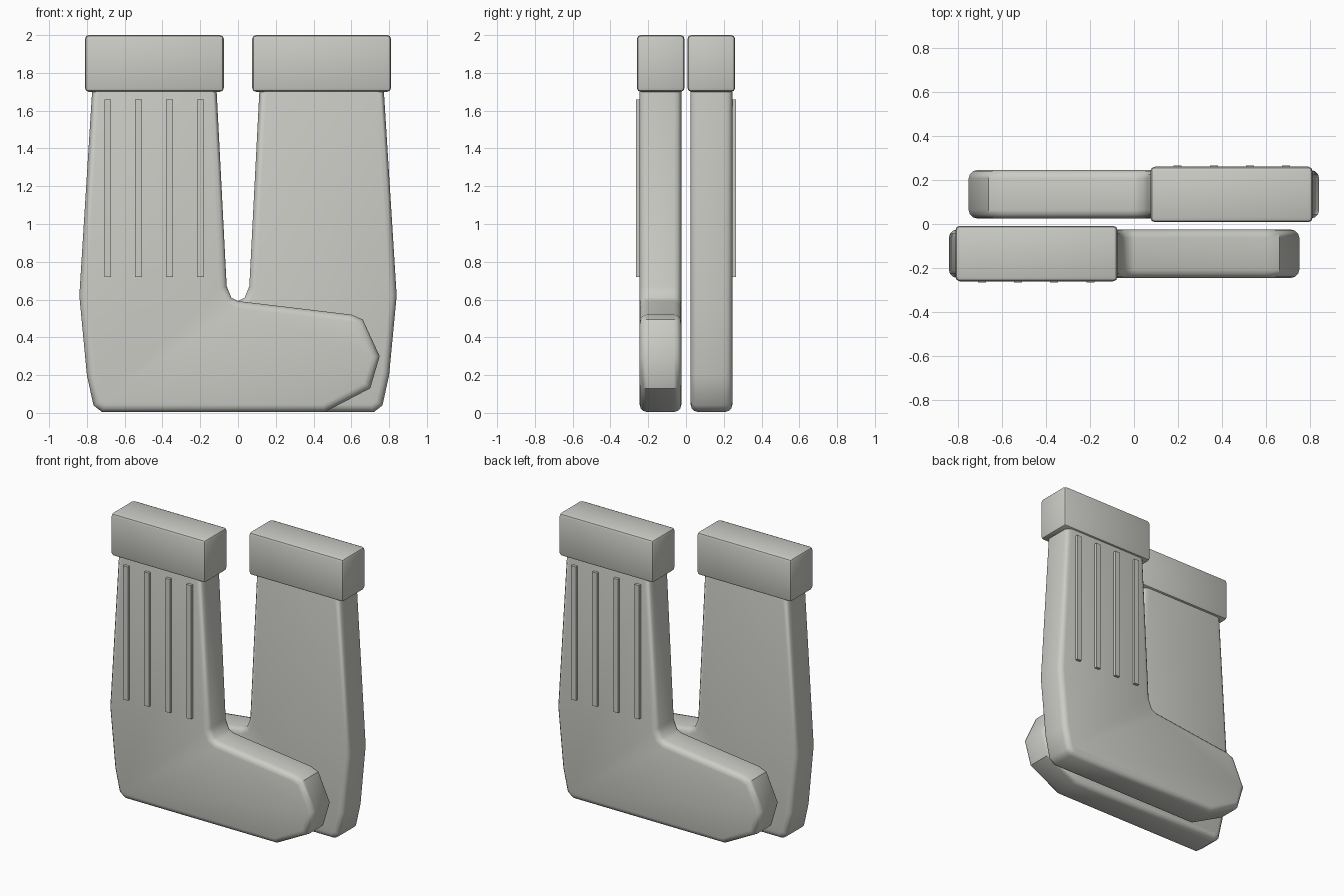
import bpy, bmesh
from mathutils import Matrix

cube = bpy.data.objects.get("Cube")
if cube:
    bpy.data.objects.remove(cube, do_unlink=True)

wool = bpy.data.materials.new("grey_wool")
wool.use_nodes = True
colour = (0.6, 0.6, 0.565, 1)
wool.diffuse_color = colour
wool.node_tree.nodes["Principled BSDF"].inputs["Base Color"].default_value = colour


def finish(name, bm, turn, smooth=True):
    """Turn the part about z, make it an object and shade it."""
    bmesh.ops.recalc_face_normals(bm, faces=bm.faces)
    bm.transform(Matrix.Rotation(turn, 4, 'Z'))
    mesh = bpy.data.meshes.new(name)
    bm.to_mesh(mesh)
    bm.free()
    mesh.materials.append(wool)
    obj = bpy.data.objects.new(name, mesh)
    bpy.context.collection.objects.link(obj)
    if smooth:
        bpy.ops.object.select_all(action='DESELECT')
        obj.select_set(True)
        bpy.context.view_layer.objects.active = obj
        bpy.ops.object.shade_smooth_by_angle(angle=0.7)
    return obj


def box(lo, hi, bevel=0):
    bm = bmesh.new()
    bmesh.ops.create_cube(bm, size=1)
    for v in bm.verts:
        v.co = [(a + b) / 2 + c * (b - a) for a, b, c in zip(lo, hi, v.co)]
    if bevel:
        bmesh.ops.bevel(bm, geom=bm.edges[:], offset=bevel, segments=2,
                        profile=0.5, affect='EDGES')
    return bm


# Side outline of the leg, heel, foot and toe
OUTLINE = [(-0.77, 1.74), (-0.84, 0.62), (-0.80, 0.2), (-0.765, 0.04),
           (-0.72, 0.005), (0.46, 0.005), (0.70, 0.13), (0.75, 0.30),
           (0.66, 0.495), (0.60, 0.52), (0.0, 0.592), (-0.035, 0.61),
           (-0.06, 0.67), (-0.115, 1.74)]
FRONT, BACK = -0.245, -0.025


def sock_body():
    bm = bmesh.new()
    face = bm.faces.new([bm.verts.new((x, FRONT, z)) for x, z in OUTLINE])
    out = bmesh.ops.extrude_face_region(bm, geom=[face], use_keep_orig=True)
    for v in out["geom"]:
        if isinstance(v, bmesh.types.BMVert):
            v.co.y = BACK
    bmesh.ops.recalc_face_normals(bm, faces=bm.faces)
    # Round the rims of both broad sides
    rims = [e for e in bm.edges if abs(e.verts[0].co.y - e.verts[1].co.y) < 0.01]
    bmesh.ops.bevel(bm, geom=rims, offset=0.038, segments=3, profile=0.5,
                    affect='EDGES', clamp_overlap=True)
    return bm


# The second sock is the first one turned half round
for side, turn in (("front", 0.0), ("back", 3.14159265)):
    finish(side + "_sock_body", sock_body(), turn)
    finish(side + "_sock_cuff",
           box((-0.81, -0.26, 1.70), (-0.075, -0.008, 2.0), 0.02), turn)
    for i in range(4):
        x = -0.69 + 0.164 * i
        finish(f"{side}_sock_rib_{i + 1}",
               box((x - 0.018, -0.265, 0.72), (x + 0.018, -0.235, 1.66)),
               turn, smooth=False)
